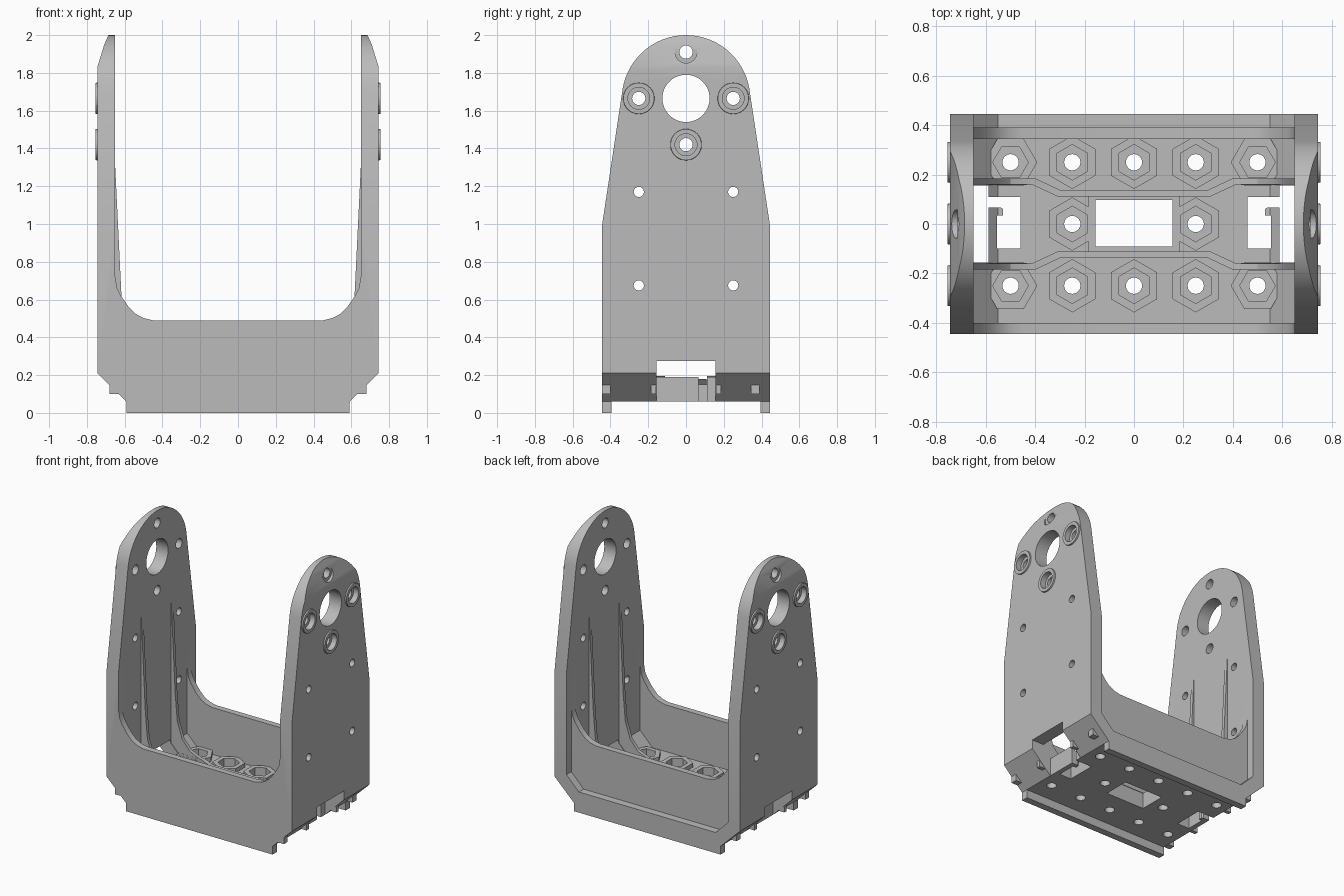
import bpy, bmesh
from math import sin, cos, pi, radians

old = bpy.data.objects.get("Cube")
if old:
    bpy.data.objects.remove(old, do_unlink=True)

grey = bpy.data.materials.new("plain grey")
grey.use_nodes = True
colour = (0.5, 0.5, 0.5, 1)
grey.diffuse_color = colour
grey.node_tree.nodes["Principled BSDF"].inputs["Base Color"].default_value = colour


def prism(name, pts, axis, a, b, taper=1.0):
    """Extrude a 2D outline along an axis from a to b."""
    place = {"x": lambda p, t: (t, p[0], p[1]),
             "y": lambda p, t: (p[0], t, p[1]),
             "z": lambda p, t: (p[0], p[1], t)}[axis]
    n = len(pts)
    c = [sum(p[i] for p in pts) / n for i in (0, 1)]
    end = [[c[i] + (p[i] - c[i]) * taper for i in (0, 1)] for p in pts]
    bm = bmesh.new()
    low = [bm.verts.new(place(p, a)) for p in pts]
    top = [bm.verts.new(place(p, b)) for p in end]
    bm.faces.new(low[::-1])
    bm.faces.new(top)
    for i in range(n):
        j = (i + 1) % n
        bm.faces.new((low[i], low[j], top[j], top[i]))
    bmesh.ops.recalc_face_normals(bm, faces=bm.faces)
    mesh = bpy.data.meshes.new(name)
    bm.to_mesh(mesh)
    bm.free()
    mesh.materials.append(grey)
    ob = bpy.data.objects.new(name, mesh)
    bpy.context.collection.objects.link(ob)
    return ob


def ring(x, y, r, n=32, turn=0):
    return [(x + r * cos(turn + 2 * pi * i / n), y + r * sin(turn + 2 * pi * i / n)) for i in range(n)]


def rect(x0, x1, y0, y1):
    return [(x0, y0), (x1, y0), (x1, y1), (x0, y1)]


def mirrored(half):
    """Close a half outline (given for +x) with its mirror image."""
    return half + [(-x, y) for x, y in reversed(half)]


def flip(pts, sx, sy=1):
    return [(x * sx, y * sy) for x, y in pts]


def combine(target, tool, operation):
    mod = target.modifiers.new("combine", "BOOLEAN")
    mod.operation = operation
    mod.solver = "EXACT"
    mod.object = tool
    bpy.context.view_layer.objects.active = target
    bpy.ops.object.modifier_apply(modifier=mod.name)
    bpy.data.objects.remove(tool, do_unlink=True)


# U-shaped shell, trimmed by the rounded side silhouette
body = prism("bracket_body", mirrored([
    (0.59, 0), (0.59, 0.06), (0.745, 0.21), (0.745, 1.83), (0.708, 1.95), (0.677, 2.02),
    (0.65, 2.02), (0.65, 0.25), (0.55, 0.15)]), "y", -0.6, 0.6)
arc = [(0.34 * cos(radians(t)), 1.66 + 0.34 * sin(radians(t))) for t in range(10, 91, 5)]
side = [(0.445, -0.1), (0.445, 0.99)] + arc
combine(body, prism("silhouette", side + [(-y, z) for y, z in reversed(side[:-1])], "x", -1, 1), "INTERSECT")


def add(*args, **kw):
    combine(body, prism(*args, **kw), "UNION")


def cut(*args, **kw):
    combine(body, prism(*args, **kw), "DIFFERENCE")


# Underside channel between the two lips
cut("underside", rect(-0.395, 0.395, -0.2, 0.06), "x", -1, 1)

# Front and back walls with swept rims
rim = mirrored([(0.68, 0.1), (0.68, 0.74), (0.65, 0.72), (0.64, 0.66), (0.62, 0.62), (0.58, 0.563),
                (0.54, 0.523), (0.5, 0.502), (0.45, 0.49)])
add("front_wall", rim, "y", -0.445, -0.4)
add("back_wall", rim, "y", 0.345, 0.39)

# Floor rails that bend inward around the centre, and their upright ribs
for s in (-1, 1):
    outer = mirrored([(0.68, 0.185), (0.4, 0.185), (0.3, 0.138)])
    inner = mirrored([(0.68, 0.158), (0.41, 0.158), (0.31, 0.112)])
    n = len(outer) // 2
    rail = outer[:n] + outer[n:] + inner[n:][::-1] + inner[:n][::-1]
    add("floor_rail", flip(rail, 1, s), "z", 0.1, 0.195)
    for m in (-1, 1):
        rib = [(0.42, 0.13), (0.7, 0.22), (0.7, 1.3), (0.65, 1.3), (0.617, 0.62), (0.6, 0.42),
               (0.56, 0.3), (0.5, 0.23), (0.42, 0.195)]
        add("upright_rib", flip(rib, m), "y", *sorted((s * 0.159, s * 0.184)))

# Raised frame round the middle opening
add("centre_frame", rect(-0.185, 0.185, -0.12, 0.12), "z", 0.1, 0.175)

# Hexagonal nut seats
seats = [(x, y) for y in (-0.25, 0.25) for x in (-0.5, -0.25, 0, 0.25, 0.5)] + [(-0.25, 0), (0.25, 0)]
for x, y in seats:
    turn = 0 if abs(x) > 0.4 else pi / 6
    add("nut_seat", ring(x, y, 0.108, 6, turn), "z", 0.1, 0.18)
for x, y in seats:
    turn = 0 if abs(x) > 0.4 else pi / 6
    cut("nut_pocket", ring(x, y, 0.072, 6, turn), "z", 0.11, 0.4)
    cut("bolt_hole", ring(x, y, 0.033, 24), "z", -0.1, 0.4)
cut("centre_opening", rect(-0.155, 0.155, -0.092, 0.098), "z", -0.1, 0.4)

# Each side: slot, cable hook opening, screw bosses and holes
hook = [(0.46, -0.1), (0.555, -0.1), (0.555, 0.035), (0.53, 0.035), (0.53, 0.06), (0.54, 0.067),
        (0.62, 0.067), (0.62, 0.11), (0.46, 0.11)]
screws = [(0, 1.42), (-0.25, 1.665), (0.25, 1.665), (0, 1.91)]
for s in (-1, 1):
    cut("side_slot", rect(-0.155, 0.155, -0.1, 0.275), "x", s * 0.59, s * 0.9)
    cut("hook_opening", flip(hook, s), "z", -0.1, 0.4)
    for y, z in screws:
        if z < 1.9:
            add("screw_boss", ring(y, z, 0.089), "x", s * 0.7, s * 0.755, taper=0.92)
        cut("screw_recess", ring(y, z, 0.058), "x", s * 0.715, s * 0.9)
        cut("screw_hole", ring(y, z, 0.035, 24), "x", s * 0.6, s * 0.9)
    cut("shaft_hole", ring(0, 1.665, 0.125, 48), "x", s * 0.6, s * 0.9)
    for y in (-0.25, 0.25):
        for z in (0.675, 1.17):
            cut("mount_hole", ring(y, z, 0.027, 24), "x", s * 0.6, s * 0.9)

# Smooth the round surfaces, keep the edges sharp
bpy.ops.object.select_all(action="DESELECT")
body.select_set(True)
bpy.context.view_layer.objects.active = body
bpy.ops.object.shade_smooth_by_angle(angle=radians(25))
